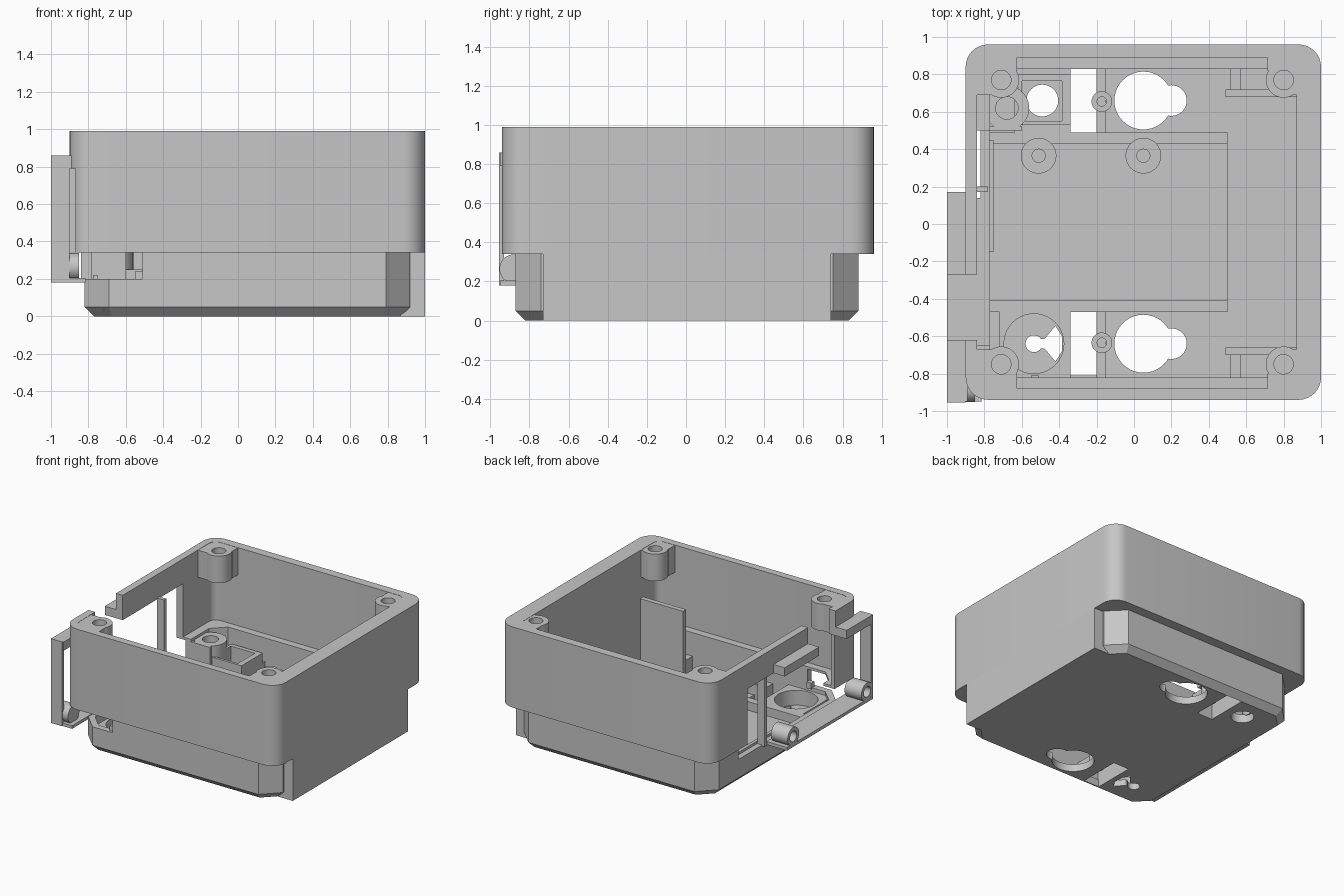
import bpy, bmesh, math
from mathutils import Vector

cube = bpy.data.objects.get("Cube")
if cube:
    bpy.data.objects.remove(cube, do_unlink=True)

grey = bpy.data.materials.new("light_grey_plastic")
grey.use_nodes = True
grey.diffuse_color = (0.57, 0.57, 0.57, 1)
grey.node_tree.nodes["Principled BSDF"].inputs["Base Color"].default_value = (0.57, 0.57, 0.57, 1)


def loft(name, layers):
    """Closed solid through (outline, z) layers with equal point counts."""
    bm = bmesh.new()
    rings = [[bm.verts.new((x, y, z)) for x, y in pts] for pts, z in layers]
    n = len(rings[0])
    bm.faces.new(rings[0][::-1])
    bm.faces.new(rings[-1])
    for a, b in zip(rings, rings[1:]):
        for i in range(n):
            j = (i + 1) % n
            bm.faces.new((a[i], a[j], b[j], b[i]))
    bmesh.ops.recalc_face_normals(bm, faces=bm.faces)
    me = bpy.data.meshes.new(name)
    bm.to_mesh(me)
    bm.free()
    me.materials.append(grey)
    ob = bpy.data.objects.new(name, me)
    bpy.context.collection.objects.link(ob)
    return ob


def outline(x0, x1, y0, y1, r, steps=8):
    """Rectangle with rounded corners; one step gives a plain chamfer."""
    pts = []
    for k, (cx, cy) in enumerate(((x1 - r, y1 - r), (x0 + r, y1 - r), (x0 + r, y0 + r), (x1 - r, y0 + r))):
        for i in range(steps + 1):
            a = math.pi / 2 * (k + i / steps)
            pts.append((cx + r * math.cos(a), cy + r * math.sin(a)))
    return pts


def box(name, x0, x1, y0, y1, z0, z1):
    o = [(x0, y0), (x1, y0), (x1, y1), (x0, y1)]
    return loft(name, [(o, z0), (o, z1)])


def cyl(name, x, y, r, z0, z1, n=40):
    o = [(x + r * math.cos(2 * math.pi * i / n), y + r * math.sin(2 * math.pi * i / n)) for i in range(n)]
    return loft(name, [(o, z0), (o, z1)])


def combine(ob, others, op="DIFFERENCE"):
    """Apply boolean operations and discard the helper solids."""
    for c in others:
        c.hide_render = True
        m = ob.modifiers.new("bool", "BOOLEAN")
        m.operation, m.solver, m.object = op, "EXACT", c
    bpy.context.view_layer.update()
    dg = bpy.context.evaluated_depsgraph_get()
    me = bpy.data.meshes.new_from_object(ob.evaluated_get(dg))
    ob.modifiers.clear()
    ob.data = me
    for c in others:
        bpy.data.objects.remove(c, do_unlink=True)
    return ob


def lower_cavity():
    o = outline(-0.77, 0.87, -0.82, 0.83, 0.1, 1)
    return loft("cutter", [(o, 0.06), (o, 0.5)])


def side_cutters():
    return [box("cutter", -1.1, -0.75, -0.65, 0.5, 0.2, 0.79),
            box("cutter", -1.1, -0.75, -0.62, -0.27, 0.2, 1.1)]


# Upper shell with open top, side window and relieved front corner
o = outline(-0.9, 1.0, -0.94, 0.96, 0.12)
shell = loft("upper_shell", [(o, 0.34), (o, 0.99)])
o = outline(-0.84, 0.87, -0.88, 0.89, 0.06)
combine(shell, [loft("cutter", [(o, 0.36), (o, 1.1)]), lower_cavity(),
                box("cutter", -1.1, -0.87, -1.0, -0.6, 0.3, 0.79)] + side_cutters())

# Lower tray with chamfered corners and bottom edge
o = outline(-0.82, 0.92, -0.87, 0.88, 0.13, 1)
inner = outline(-0.77, 0.87, -0.82, 0.83, 0.1, 1)
base = loft("lower_tray", [(inner, 0), (o, 0.05), (o, 0.34)])
combine(base, [lower_cavity(), box("cutter", -1.1, -0.51, -1.0, -0.8, 0.2, 0.4),
               box("cutter", -1.1, -0.67, -0.9, -0.6, 0.2, 0.4)] + side_cutters())

# Raised floor parts joined to the tray
additions = [box("add", -0.78, 0.5, -0.44, 0.46, 0.04, 0.1)]
for y0, y1 in ((-0.47, -0.41), (0.43, 0.49)):
    additions.append(box("add", -0.775, 0.5, y0, y1, 0.03, 0.17))
additions.append(box("add", -0.64, -0.34, 0.49, 0.835, 0.035, 0.17))
additions.append(box("add", -0.62, -0.34, 0.53, 0.8, 0.035, 0.25))
additions.append(box("add", -0.72, -0.34, -0.825, -0.45, 0.035, 0.17))
for y0, y1 in ((0.48, 0.84), (-0.83, -0.46)):
    additions.append(box("add", -0.2, -0.15, y0, y1, 0.025, 0.14))
combine(base, additions, "UNION")

# Mounting keyholes, cable slots and recesses through the floor
holes = []
for y in (0.66, -0.64):
    holes += [cyl("cutter", 0.05, y, 0.155, -0.1, 0.3),
              cyl("cutter", 0.2, y, 0.082, -0.1, 0.3),
              box("cutter", 0.05, 0.2, y - 0.07, y + 0.07, -0.1, 0.3)]
combine(base, holes)
combine(base, [box("cutter", -0.34, -0.2, 0.49, 0.83, -0.1, 0.3),
               box("cutter", -0.34, -0.2, -0.81, -0.47, -0.1, 0.3),
               box("cutter", -0.6, -0.385, 0.55, 0.765, 0.07, 0.3),
               cyl("cutter", -0.49, 0.66, 0.085, -0.1, 0.3),
               cyl("cutter", -0.535, -0.64, 0.16, 0.05, 0.3)])
wedge = [(-0.5, -0.64), (-0.42, -0.735), (-0.385, -0.68), (-0.385, -0.6), (-0.42, -0.545)]
combine(base, [cyl("cutter", -0.535, -0.64, 0.045, -0.1, 0.3),
               loft("cutter", [(wedge, -0.1), (wedge, 0.3)]),
               box("cutter", -0.54, -0.43, -0.665, -0.615, -0.1, 0.3)])

# Flat right panel reaching the bottom
box("right_panel", 0.87, 1.0, -0.73, 0.74, 0, 0.345)


# Tubes: screw bosses and pegs
def tube(name, x, y, r, hole, z0, z1):
    return combine(cyl(name, x, y, r, z0, z1), [cyl("cutter", x, y, hole, z0 + 0.02, z1 + 0.1)])


for x in (-0.51, 0.05):
    tube("platform_boss", x, 0.365, 0.095, 0.035, 0.09, 0.18)
for y in (0.655, -0.635):
    tube("floor_peg", -0.172, y, 0.055, 0.025, 0.02, 0.22)
tube("corner_ring", -0.68, 0.62, 0.12, 0.06, 0.06, 0.34)

# Lid screw posts hanging in the four corners
for x, sx in ((-0.71, -1), (0.8, 1)):
    for y, sy in ((0.77, 1), (-0.75, -1)):
        post = cyl("lid_screw_post", x, y, 0.095, 0.77, 0.988)
        wx, wy = x + sx * 0.14, y + sy * 0.13
        xs = sorted((x - sx * 0.085, wx))
        ys = sorted((y + sy * 0.05, wy))
        ys2 = sorted((y - sy * 0.08, wy))
        xs2 = sorted((x + sx * 0.05, wx))
        combine(post, [box("add", *xs, *ys, 0.77, 0.988), box("add", *xs2, *ys2, 0.77, 0.988)], "UNION")
        combine(post, [cyl("cutter", x, y, 0.052, 0.8, 1.1)])

# Thin dividers beside the right bay, with low guide ribs
for y0, y1, w0, w1 in ((-0.7, -0.66, -0.82, -0.7), (0.68, 0.72, 0.72, 0.83)):
    box("bay_divider", 0.49, 0.88, y0, y1, 0.05, 0.6)
    box("bay_rib", 0.515, 0.57, w0, w1, 0.05, 0.17)

# Side window post, inner sill and slot tab
box("window_post", -0.84, -0.78, 0.17, 0.2, 0.19, 0.8)
box("inner_sill", -0.775, -0.75, -0.15, 0.45, 0.05, 0.22)
box("sill_shelf", -0.81, -0.6, 0.5, 0.52, 0.1, 0.34)
box("front_slot_tab", -0.55, -0.51, -0.85, -0.81, 0.19, 0.24)

# Outer hinge frame beside the window
box("frame_top_back", -1.0, -0.89, -0.27, 0.17, 0.79, 0.86)
box("frame_top_front", -1.0, -0.89, -0.95, -0.62, 0.79, 0.86)
box("frame_end_plate", -1.0, -0.9, -0.955, -0.93, 0.18, 0.86)
box("frame_bottom_bar", -1.0, -0.815, -0.95, 0.14, 0.18, 0.205)
for y in (-0.88, 0.06):
    barrel = tube("hinge_barrel", 0, 0, 0.073, 0.042, 0, 0.15)
    barrel.rotation_euler = (0, -math.pi / 2, 0)
    barrel.location = Vector((-0.85, y, 0.265))

# Smooth curved walls, keep hard edges
for ob in bpy.context.collection.objects:
    ob.select_set(ob.type == "MESH" and grey.name in ob.data.materials)
    if ob.select_get():
        bpy.context.view_layer.objects.active = ob
bpy.ops.object.shade_smooth_by_angle(angle=math.radians(30))
